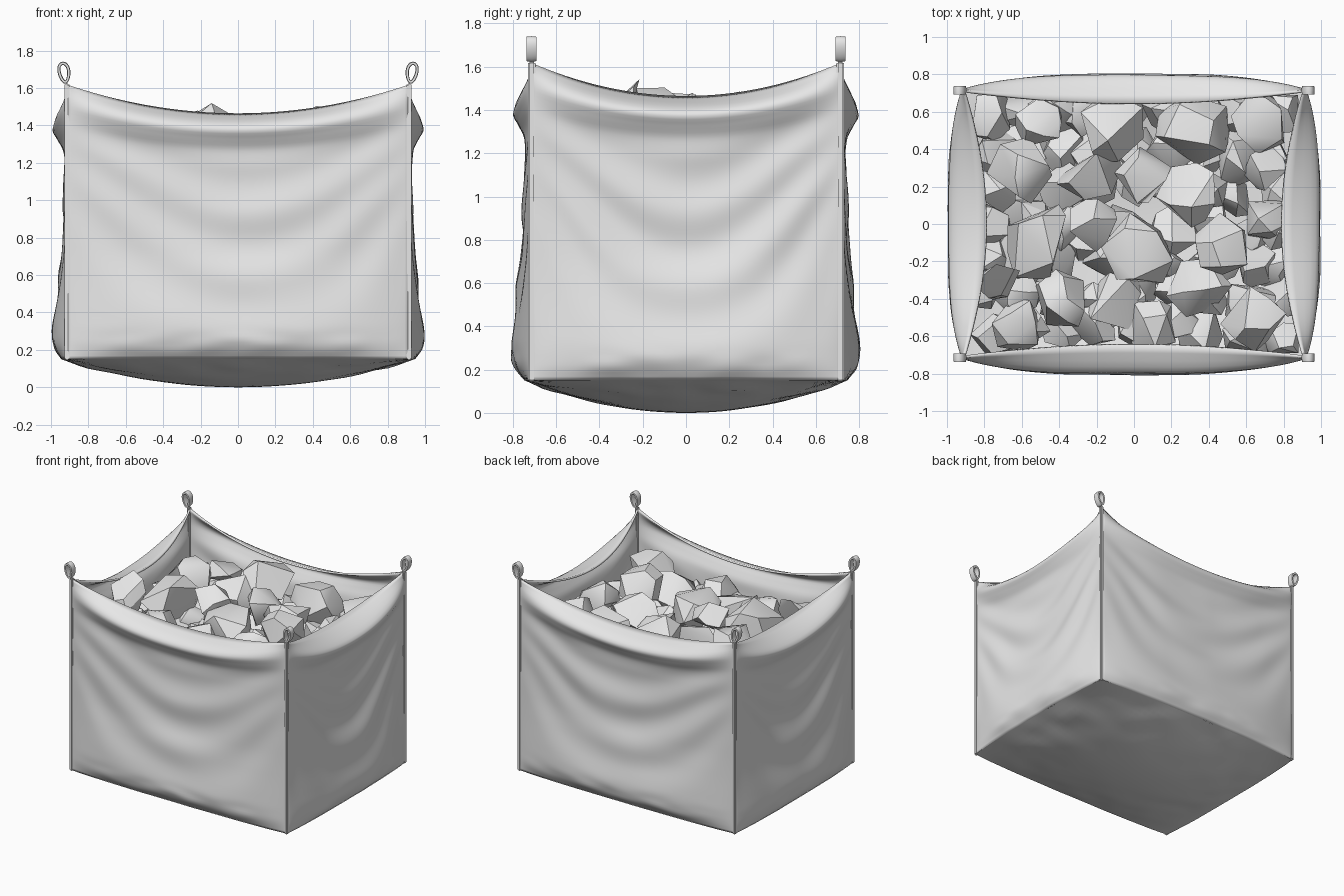
import bpy, bmesh, math, random
from mathutils import Vector, Matrix, noise

random.seed(11)
cube = bpy.data.objects.get("Cube")
if cube:
    bpy.data.objects.remove(cube, do_unlink=True)

HX, HY = 0.92, 0.72          # corner positions
Z0, HEIGHT, SAG = 0.15, 1.47, 0.155

grey = bpy.data.materials.new("plain_grey")
grey.use_nodes = True
grey.diffuse_color = (0.8, 0.8, 0.8, 1)
grey.node_tree.nodes["Principled BSDF"].inputs["Base Color"].default_value = (0.8, 0.8, 0.8, 1)


def finish(name, bm, angle):
    mesh = bpy.data.meshes.new(name)
    bm.to_mesh(mesh)
    bm.free()
    mesh.materials.append(grey)
    ob = bpy.data.objects.new(name, mesh)
    bpy.context.scene.collection.objects.link(ob)
    bpy.ops.object.select_all(action='DESELECT')
    ob.select_set(True)
    bpy.context.view_layer.objects.active = ob
    bpy.ops.object.shade_smooth_by_angle(angle=math.radians(angle))
    return ob


def grid(nu, nv, point):
    """Surface patch through point(u, v), with u and v from 0 to 1."""
    bm = bmesh.new()
    rows = [[bm.verts.new(point(i / nu, j / nv)) for i in range(nu + 1)] for j in range(nv + 1)]
    for a, b in zip(rows, rows[1:]):
        for i in range(nu):
            bm.faces.new((a[i], a[i + 1], b[i + 1], b[i]))
    return bm


# Outward bulge of the cloth against height
PROFILE = [(0, .025), (.045, .065), (.1, .072), (.17, .062), (.3, .035), (.42, .014), (.62, .004),
           (.76, .002), (.84, .008), (.89, .045), (.93, .073), (.965, .035), (1, -.075)]


def bulge(t):
    t = min(max(t, 0), 1)
    k = next(i for i in range(len(PROFILE) - 1) if t <= PROFILE[i + 1][0])

    def slope(i):
        a, b = PROFILE[max(i - 1, 0)], PROFILE[min(i + 1, len(PROFILE) - 1)]
        return (b[1] - a[1]) / (b[0] - a[0])
    (ta, a), (tb, b) = PROFILE[k], PROFILE[k + 1]
    w = tb - ta
    s = (t - ta) / w
    return ((2*s**3 - 3*s*s + 1) * a + (s**3 - 2*s*s + s) * w * slope(k)
            + (3*s*s - 2*s**3) * b + (s**3 - s*s) * w * slope(k + 1))


def spread(u):
    return (1 - abs(u) ** 3) ** 0.9


# Draped walls: sagging rim, bulges and hanging folds
def wall(name, half, dist, turn, fold, lip, belly):
    spin = Matrix.Rotation(turn, 3, 'Z')

    def point(a, t):
        u = 2 * a - 1
        z = Z0 + t * HEIGHT - SAG * (1 - u * u) * t ** 1.5
        swag = t - 0.42 * u * u * math.sin(math.pi * t)
        fade = math.sin(math.pi * t) ** 0.7 * spread(u)
        # The cloth bulges squarely, but its rim leans in as an arc
        out = bulge(t)
        out *= spread(u) if out > 0 else 1 - u * u
        out -= lip * max(0, (t - .93) / .07) ** 1.5 * (1 - u * u)
        out += belly * fade
        out += fold * fade * math.sin(2 * math.pi * (swag * 4 + 0.06 * math.sin(3 * u + turn)) - .5)
        out += 0.012 * fade * noise.noise(Vector((u * 2 + turn * 5, swag * 5, turn)))
        # Small puckers along the bottom seam
        out += 0.01 * spread(u) * math.exp(-((t - .05) / .05) ** 2) * noise.noise(Vector((u * 4, t * 18, turn)))
        return spin @ Vector((u * half, -dist - out, z))

    ob = finish(name, grid(64, 80, point), 60)
    cloth = ob.modifiers.new("cloth_thickness", 'SOLIDIFY')
    cloth.thickness = 0.014
    cloth.offset = -1


wall("front_wall", HX, HY, 0, .008, 0, .026)
wall("left_wall", HY, HX, math.pi / 2, .01, .055, 0)
wall("back_wall", HX, HY, math.pi, .009, 0, .018)
wall("right_wall", HY, HX, -math.pi / 2, .01, .055, 0)


# Sagging base
def base_point(a, b):
    u, v = 2 * a - 1, 2 * b - 1
    inside = (1 - u * u) * (1 - v * v)
    ripple = 0.02 * noise.noise(Vector((u * 4, v * 4, 2))) * min(1, 4 * inside) * (1 - inside)
    return Vector((u * (HX + bulge(0) * spread(v)), v * (HY + bulge(0) * spread(u)),
                   Z0 * (1 - inside) + ripple))


base = grid(40, 36, base_point)
bmesh.ops.reverse_faces(base, faces=base.faces[:])
finish("base_panel", base, 60)

# Corner seams and lifting loops
for sx, side in ((1, "left"), (-1, "right")):
    for sy, end in ((-1, "front"), (1, "back")):
        bm = bmesh.new()
        bmesh.ops.create_cube(bm, size=1)
        bmesh.ops.scale(bm, vec=(.026, .034, HEIGHT + .01), verts=bm.verts)
        bmesh.ops.translate(bm, vec=(sx * .914, sy * .713, Z0 + HEIGHT / 2), verts=bm.verts)
        bmesh.ops.bevel(bm, geom=bm.edges[:], offset=.007, segments=2, affect='EDGES')
        finish(f"{end}_{side}_corner_seam", bm, 40)

        def loop_point(a, b, sx=sx, sy=sy):
            ang, sec = 2 * math.pi * a, 2 * math.pi * b
            r = .009 * math.cos(sec)
            pinch = 0.82 + 0.18 * math.sin(ang)
            x = (.031 * pinch + r) * math.cos(ang) + .006 * math.sin(ang)
            z = (.05 + r) * math.sin(ang)
            y = .023 * max(-1, min(1, 1.5 * math.sin(sec)))
            return Vector((sx * (.93 + x), sy * .715 + y, 1.682 + z))

        bm = grid(28, 8, loop_point)
        bmesh.ops.remove_doubles(bm, verts=bm.verts, dist=1e-5)
        bmesh.ops.recalc_face_normals(bm, faces=bm.faces)
        finish(f"{end}_{side}_lifting_loop", bm, 50)


# Broken stones: convex hulls of scattered points
def stone(bm, centre, size, shape=(1, 1, .85)):
    pts = []
    turn = Matrix.Rotation(random.uniform(0, 6.28), 3, 'Z') @ Matrix.Rotation(random.uniform(-.5, .5), 3, 'X')
    while len(pts) < 12:
        d = Vector([random.gauss(0, 1) for _ in range(3)]).normalized()
        if all((d - p).length > 0.55 for p in pts):
            pts.append(d)
    verts = []
    for d in pts:
        p = Vector([c * s for c, s in zip(d, shape)]) * size * random.uniform(.95, 1.12)
        p = turn @ p + Vector(centre)
        p.x = max(-.88, min(.88, p.x))
        p.y = max(-.69, min(.69, p.y))
        verts.append(bm.verts.new(p))
    hull = bmesh.ops.convex_hull(bm, input=verts)
    loose = {v for v in hull["geom_interior"] if isinstance(v, bmesh.types.BMVert)}
    bmesh.ops.delete(bm, geom=list(loose), context='VERTS')


# Large top stones: x, y, size, lift
TOP = [(-.13, .52, .2, .08), (.32, .5, .2, .03), (.68, .55, .17, .03), (-.6, .28, .18, .07),
       (-.25, .3, .18, .02), (.05, .25, .15, .02), (.3, .17, .17, .03), (-.5, -.1, .21, .06),
       (-.23, 0, .14, .09), (.03, -.15, .2, .02), (.47, -.12, .17, .1), (.72, .02, .14, 0),
       (-.4, -.42, .17, -.02), (-.1, -.42, .17, 0), (.35, -.35, .17, 0), (.64, -.5, .18, .01),
       (.1, -.55, .15, -.02), (-.62, -.55, .15, -.02), (-.5, .54, .14, 0), (.7, .3, .13, 0)]
bm = bmesh.new()
for x, y, s, lift in TOP:
    stone(bm, (x, y, 1.27 + lift), s)
finish("top_stones", bm, 34)

# One upright shard by the right wall
bm = bmesh.new()
stone(bm, (-.73, -.31, 1.39), .18, (.75, .35, 1))
finish("upright_shard", bm, 30)

# Lower stones filling the gaps
bm = bmesh.new()
for i in range(9):
    for j in range(7):
        stone(bm, ((i - 4) * .195 + random.uniform(-.05, .05),
                   (j - 3) * .195 + random.uniform(-.05, .05),
                   1.14 + random.uniform(-.06, .06)), random.uniform(.12, .16))
finish("filling_stones", bm, 34)
